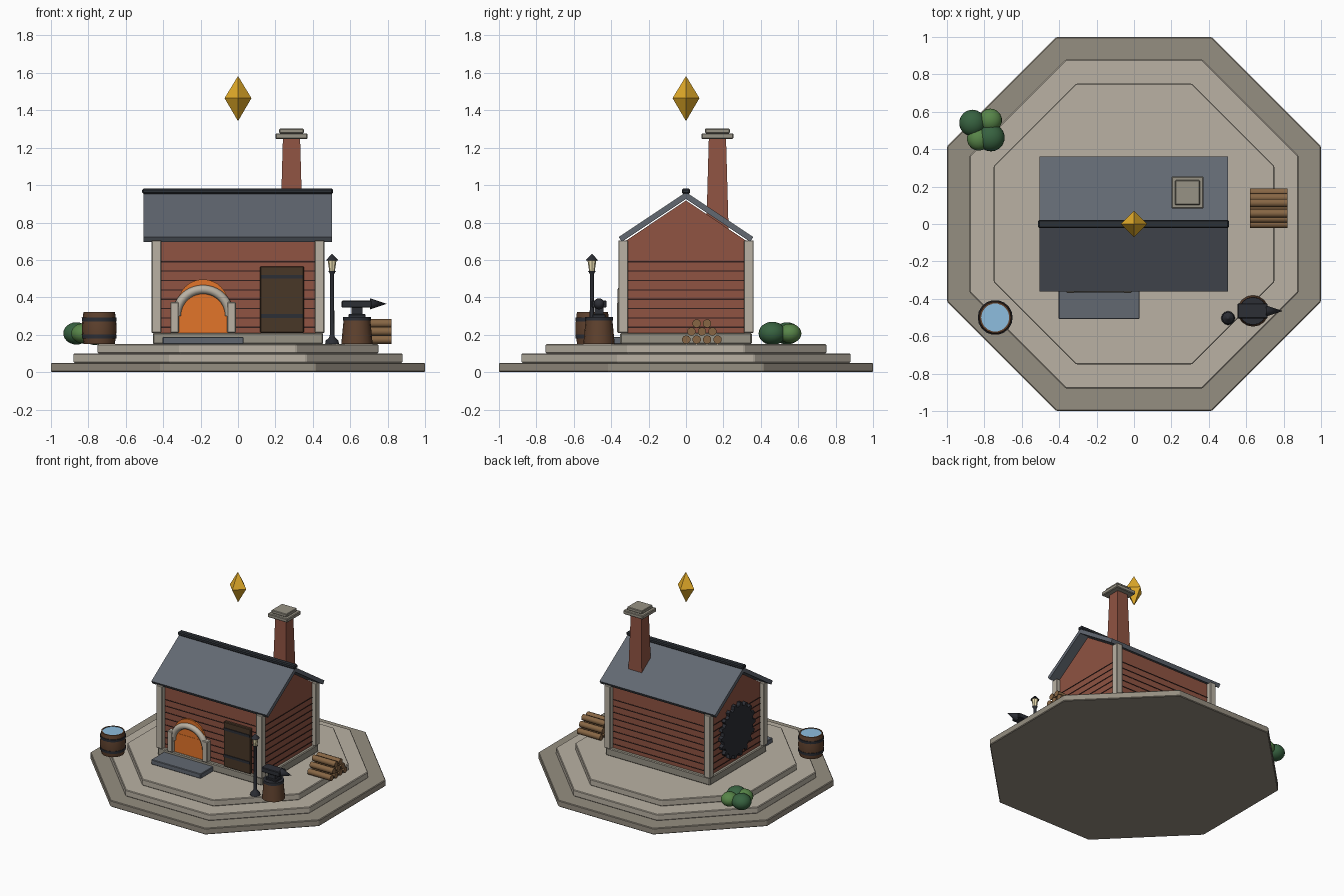
import bpy, bmesh, math
from mathutils import Matrix

if "Cube" in bpy.data.objects:
    bpy.data.objects.remove(bpy.data.objects["Cube"])

mats = {}
PAL = dict(stone_dark=(148, 141, 128), stone=(184, 176, 162), brick=(142, 84, 68), groove=(52, 36, 34),
           slate=(98, 104, 113), ridge=(48, 52, 57), cap=(150, 145, 132), gold=(226, 170, 45),
           fire=(226, 116, 46), door=(74, 58, 44), iron=(48, 50, 56), wood=(96, 68, 50),
           log=(134, 102, 70), water=(140, 188, 222), leaf=(58, 98, 66), leaf2=(88, 132, 74),
           lamp=(240, 226, 180))


def paint(o, key):
    if key not in mats:
        m = bpy.data.materials.new(key)
        m.diffuse_color = [(c / 255) ** 2.2 for c in PAL[key]] + [1]
        m.use_nodes = True
        m.node_tree.nodes["Principled BSDF"].inputs["Base Color"].default_value = m.diffuse_color
        mats[key] = m
    o.data.materials.append(mats[key])
    return o


def finish(name, bm, key, bevel=0, smooth=False):
    bmesh.ops.recalc_face_normals(bm, faces=bm.faces)
    me = bpy.data.meshes.new(name)
    bm.to_mesh(me)
    bm.free()
    o = bpy.data.objects.new(name, me)
    bpy.context.collection.objects.link(o)
    if bevel:
        b = o.modifiers.new("bevel", 'BEVEL')
        b.width, b.segments = bevel, 1
    if smooth:
        bpy.ops.object.select_all(action='DESELECT')
        o.select_set(True)
        bpy.context.view_layer.objects.active = o
        bpy.ops.object.shade_smooth_by_angle(angle=math.radians(40))
    return paint(o, key)


def box(name, x, y, z, key, bevel=0):
    bm = bmesh.new()
    bmesh.ops.create_cube(bm, size=1)
    for v in bm.verts:
        v.co = [(r[0] + r[1]) / 2 + c * (r[1] - r[0]) for r, c in zip((x, y, z), v.co)]
    return finish(name, bm, key, bevel)


def lathe(name, c, prof, n, key, turn=0, axis='Z', smooth=True, bevel=0):
    """Stack of n-sided rings (radius, height) around an axis through c, capped at both ends."""
    bm = bmesh.new()
    rings = [[bm.verts.new((r * math.cos(turn + math.tau * i / n), r * math.sin(turn + math.tau * i / n), h))
              for i in range(n)] for r, h in prof]
    for a, b in zip(rings, rings[1:]):
        for i in range(n):
            j = (i + 1) % n
            bm.faces.new((a[i], a[j], b[j], b[i]))
    bm.faces.new(rings[0])
    bm.faces.new(rings[-1])
    bmesh.ops.remove_doubles(bm, verts=bm.verts, dist=1e-5)
    if axis == 'X':
        bm.transform(Matrix.Rotation(math.pi / 2, 4, 'Y'))
    if axis == 'Y':
        bm.transform(Matrix.Rotation(math.pi / 2, 4, 'X'))
    bm.transform(Matrix.Translation(c))
    return finish(name, bm, key, bevel, smooth)


def prism_x(name, prof, x0, x1, key):
    """Extrude a (y, z) outline along x."""
    bm = bmesh.new()
    f = bm.faces.new([bm.verts.new((x0, y, z)) for y, z in prof])
    g = bmesh.ops.extrude_face_region(bm, geom=[f])['geom']
    bmesh.ops.translate(bm, vec=(x1 - x0, 0, 0), verts=[e for e in g if isinstance(e, bmesh.types.BMVert)])
    return finish(name, bm, key)


# stepped octagonal base
E = math.pi / 8
for i, (a, key) in enumerate(((1, 'stone_dark'), (.88, 'stone'), (.75, 'stone'))):
    r = a / math.cos(E)
    lathe(f"base_step_{i+1}", (0, 0, .05 * i), [(r, 0), (r, .05)], 8, key, E, smooth=False, bevel=.005)

# house body, plank grooves, corner posts
box("plinth", (-.455, .455), (-.352, .352), (.15, .21), 'cap', .006)
prism_x("walls", [(-.325, .2), (.325, .2), (.325, .7), (0, .918), (-.325, .7)], -.43, .43, 'brick')
for i in range(8):
    z = .24 + .05 * i
    box(f"wall_groove_{i+1}", (-.433, .433), (-.328, .328), (z - .003, z + .003), 'groove')
for sx in (-1, 1):
    for sy in (-1, 1):
        box("corner_post", sorted((sx * .41, sx * .462)), sorted((sy * .31, sy * .362)), (.21, .705), 'stone', .004)

# roof and ridge
prism_x("roof", [(-.36, .722), (0, .962), (.36, .722), (.343, .697), (0, .926), (-.343, .697)], -.505, .503, 'slate')
box("ridge_beam", (-.512, .508), (-.022, .022), (.953, .982), 'ridge', .007)

# chimney with two cap slabs
Q, S = math.pi / 4, math.sqrt(2)
lathe("chimney", (.286, .168, 0), [(.06 * S, .75), (.046 * S, 1.25)], 4, 'brick', Q, smooth=False)
box("chimney_cap", (.2, .372), (.082, .254), (1.247, 1.277), 'cap', .005)
box("chimney_top", (.22, .352), (.102, .234), (1.277, 1.302), 'cap', .004)

# floating marker
lathe("gold_marker", (0, 0, 0), [(0, 1.342), (.072, 1.465), (0, 1.583)], 4, 'gold', smooth=False)

# forge mouth: glow, jambs, half-ring arch, hearth slab
FX = -.187
box("forge_glow", (FX - .135, FX + .135), (-.34, -.3), (.21, .36), 'fire')
lathe("forge_glow_top", (FX, 0, .36), [(.136, .3), (.136, .338)], 32, 'fire', axis='Y')
for s in (-1, 1):
    c = FX + s * .152
    box("forge_jamb", (c - .023, c + .023), (-.368, -.315), (.21, .375), 'stone', .005)
cu = bpy.data.curves.new("forge_arch", 'CURVE')
cu.dimensions, cu.bevel_depth, cu.bevel_resolution, cu.use_fill_caps = '3D', .024, 2, True
sp = cu.splines.new('POLY')
sp.points.add(20)
for i, p in enumerate(sp.points):
    t = math.pi * i / 20
    p.co = (FX + .142 * math.cos(t), -.342, .302 + .14 * math.sin(t), 1)
paint_arch = bpy.data.objects.new("forge_arch", cu)
bpy.context.collection.objects.link(paint_arch)
paint(paint_arch, 'stone')
box("hearth_slab", (-.403, .03), (-.508, -.335), (.15, .188), 'slate', .004)

# door with iron bands
box("door", (.118, .352), (-.348, -.31), (.21, .566), 'door', .005)
for z in (.3, .51):
    box("door_band", (.122, .348), (-.353, -.34), (z - .01, z + .01), 'iron')

# toothed wheel on the left wall
bm = bmesh.new()
N = 18
pts = []
for i in range(N):
    for f, r in ((-.3, .185), (-.16, .212), (.16, .212), (.3, .185)):
        t = math.tau * (i + f) / N
        pts.append(bm.verts.new((-.458, r * math.cos(t), .453 + r * math.sin(t))))
face = bm.faces.new(pts)
g = bmesh.ops.extrude_face_region(bm, geom=[face])['geom']
bmesh.ops.translate(bm, vec=(.035, 0, 0), verts=[e for e in g if isinstance(e, bmesh.types.BMVert)])
finish("wall_gear", bm, 'iron')

# lamp post
L = (.503, -.503, 0)
lathe("lamp_pole", L, [(.037, .15), (.034, .168), (.016, .185), (.012, .2), (.011, .525), (.02, .54)], 12, 'iron')
lathe("lamp_glass", L, [(.015, .54), (.024, .6)], 8, 'lamp')
lathe("lamp_cap", L, [(.033, .598), (.008, .625), (0, .632)], 8, 'iron')

# anvil on stump
A = (.636, -.465, 0)
lathe("stump", A, [(.084, .15), (.071, .285)], 16, 'wood')
lathe("stump_band", A, [(.075, .275), (.074, .296)], 16, 'iron')
box("anvil_foot", (.59, .682), (-.5, -.43), (.29, .31), 'iron', .004)
box("anvil_waist", (.606, .666), (-.49, -.44), (.305, .35), 'iron')
box("anvil_top", (.554, .714), (-.505, -.425), (.345, .382), 'iron', .004)
lathe("anvil_horn", (0, -.465, .365), [(.03, .705), (0, .795)], 12, 'iron', axis='X')

# log pile
for row in range(3):
    for i in range(4 - row):
        c = (0, .001 + .056 * (i + row / 2), .174 + .043 * row)
        lathe("log", c, [(.023, .62), (.023, .82)], 10, 'log', axis='X')

# water barrel
B = (-.742, -.5, 0)
lathe("barrel", B, [(.083, .15), (.09, .19), (.093, .235), (.09, .28), (.084, .322), (.075, .322), (.075, .312)], 18, 'wood')
for z in (.19, .282):
    lathe("barrel_hoop", B, [(.0925, z - .01), (.0935, z + .01)], 18, 'iron')
lathe("barrel_water", B, [(.076, .305), (.076, .319)], 18, 'water')

# bush of four squashed balls
for x, y, r, key in ((-.864, .54, .071, 'leaf'), (-.768, .555, .062, 'leaf2'),
                     (-.83, .455, .063, 'leaf2'), (-.765, .462, .074, 'leaf')):
    bm = bmesh.new()
    bmesh.ops.create_uvsphere(bm, u_segments=18, v_segments=12, radius=r)
    bm.transform(Matrix.Translation((x, y, .207)) @ Matrix.Diagonal((1, 1, .84, 1)))
    finish("bush_ball", bm, key, smooth=True)
